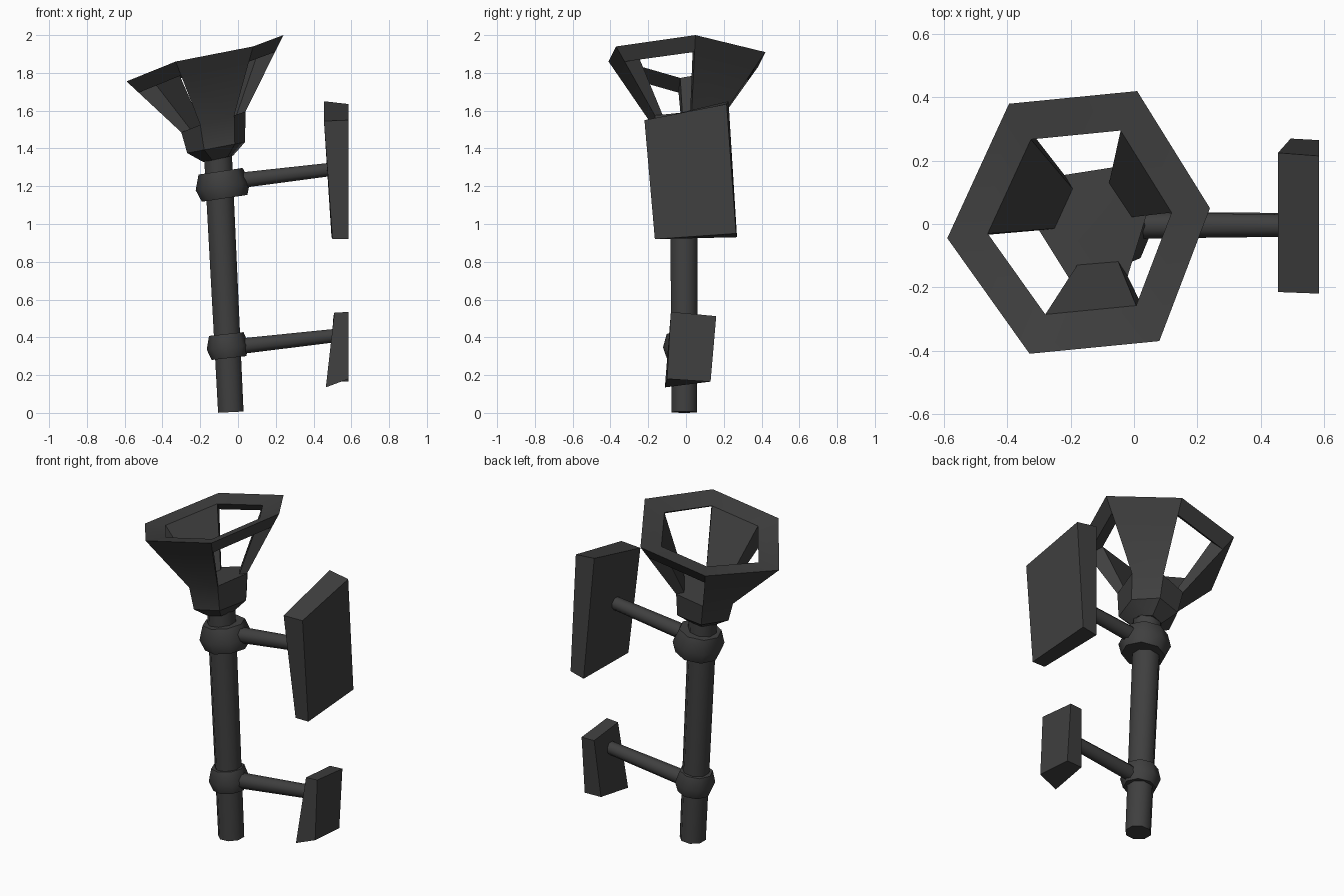
import bpy, bmesh, math
from mathutils import Vector

if "Cube" in bpy.data.objects:
    bpy.data.objects.remove(bpy.data.objects["Cube"])

iron = bpy.data.materials.new("dark_iron")
iron.diffuse_color = (0.05, 0.05, 0.05, 1)
iron.use_nodes = True
iron.node_tree.nodes["Principled BSDF"].inputs["Base Color"].default_value = iron.diffuse_color


def finish(name, verts, faces, smooth=None):
    mesh = bpy.data.meshes.new(name)
    mesh.from_pydata([tuple(v) for v in verts], [], faces)
    bm = bmesh.new()
    bm.from_mesh(mesh)
    bmesh.ops.recalc_face_normals(bm, faces=bm.faces[:])
    bm.to_mesh(mesh)
    bm.free()
    ob = bpy.data.objects.new(name, mesh)
    bpy.context.collection.objects.link(ob)
    mesh.materials.append(iron)
    if smooth:
        bpy.ops.object.select_all(action='DESELECT')
        ob.select_set(True)
        bpy.context.view_layer.objects.active = ob
        bpy.ops.object.shade_smooth_by_angle(angle=math.radians(smooth))
    return ob


def turned(name, start, axis, profile, sides=8, turn=0.0):
    """Closed solid of rings: profile holds (distance along axis, radius)."""
    start, axis = Vector(start), Vector(axis).normalized()
    rot = Vector((0, 0, 1)).rotation_difference(axis)
    verts, faces = [], []
    for d, r in profile:
        for k in range(sides):
            a = turn + math.tau * k / sides
            verts.append(start + rot @ Vector((r * math.cos(a), r * math.sin(a), d)))
    for j in range(len(profile) - 1):
        for k in range(sides):
            n = (k + 1) % sides
            faces.append((j * sides + k, j * sides + n, (j + 1) * sides + n, (j + 1) * sides + k))
    faces.append(tuple(range(sides)))
    faces.append(tuple(range((len(profile) - 1) * sides, len(profile) * sides)))
    return finish(name, verts, faces, 50)


# leaning shaft
turned("shaft", (-0.038, -0.01, 0.004), (-0.068, 0, 1.36),
       [(0, 0.073), (1.37, 0.08)], 8, math.pi / 8)

# faceted collars
turned("upper_collar", (-0.082, -0.005, 1.21), (-0.15, 0, 1),
       [(-0.075, 0.122), (-0.01, 0.145), (0.07, 0.118)], 8)
turned("lower_collar", (-0.055, -0.01, 0.355), (-0.11, 0, 1),
       [(-0.065, 0.092), (-0.008, 0.112), (0.063, 0.092)], 8)

# arms reaching to the wall plates
for name, a, b in (("upper_arm", (-0.03, -0.005, 1.226), (0.5, -0.005, 1.29)),
                   ("lower_arm", (-0.03, -0.005, 0.348), (0.52, 0.0, 0.41))):
    d = Vector(b) - Vector(a)
    turned(name, a, d, [(0, 0.045), (d.length, 0.038)], 8, math.pi / 8)


# wall plates: skewed inner face, flat outer face at x = 0.585
def plate(name, inner, outer):
    verts = inner + [(0.585, y, z) for y, z in outer]
    finish(name, verts, [(0, 1, 2, 3), (4, 5, 6, 7)] +
           [(k, (k + 1) % 4, (k + 1) % 4 + 4, k + 4) for k in range(4)])


plate("upper_plate",
      [(0.455, -0.215, 1.545), (0.455, 0.225, 1.65), (0.495, 0.27, 0.93), (0.5, -0.165, 0.92)],
      [(-0.22, 1.55), (0.215, 1.635), (0.265, 0.95), (-0.165, 0.92)])
plate("lower_plate",
      [(0.51, -0.08, 0.53), (0.505, 0.155, 0.51), (0.48, 0.125, 0.165), (0.465, -0.112, 0.135)],
      [(-0.08, 0.535), (0.16, 0.512), (0.13, 0.165), (-0.1, 0.18)])

# fire basket: hexagonal rim, three solid panels, three openings, cup below
rim = [Vector(p) for p in ((0.24, 0.05, 2.0), (0.01, 0.42, 1.91), (-0.395, 0.38, 1.83),
                           (-0.59, -0.045, 1.755), (-0.33, -0.41, 1.86), (0.08, -0.37, 1.94))]
base = [Vector(p) for p in ((0.04, 0.03, 1.595), (-0.06, 0.18, 1.555), (-0.22, 0.155, 1.515),
                            (-0.3, -0.02, 1.485), (-0.2, -0.18, 1.525), (-0.02, -0.165, 1.575))]
mid = lambda ring: sum(ring, Vector()) / 6
rc, bc = mid(rim), mid(base)
lip = [o.lerp(b, 0.22) for o, b in zip(rim, base)]
inner = [o.lerp(rc, 0.3) - Vector((0, 0, 0.02)) for o in rim]
floor = [b.lerp(bc, 0.28) for b in base]
cup = [Vector((-0.113, -0.003, 1.405)) + Vector(((b - bc).x * 0.9, (b - bc).y * 0.9, (b - bc).x * 0.17))
       for b in base]
foot = [Vector((-0.103, -0.01, 1.345)) + Vector(((b - bc).x * 0.46, (b - bc).y * 0.46, (b - bc).x * 0.1))
        for b in base]
O, L, I, B, F, C, T = range(0, 42, 6)
faces = [tuple(F + k for k in range(6)), tuple(T + k for k in range(6))]
for k in range(6):
    n = (k + 1) % 6
    quad = lambda a, b: faces.append((a + k, a + n, b + n, b + k))
    quad(O, I)
    quad(O, L)
    quad(B, C)
    quad(C, T)
    if k % 2 == 0:
        quad(L, B)
        quad(I, F)
    else:
        quad(L, I)
        quad(B, F)
    faces.append((L + k, B + k, F + k, I + k))
finish("fire_basket", rim + lip + inner + base + floor + cup + foot, faces, 35)
